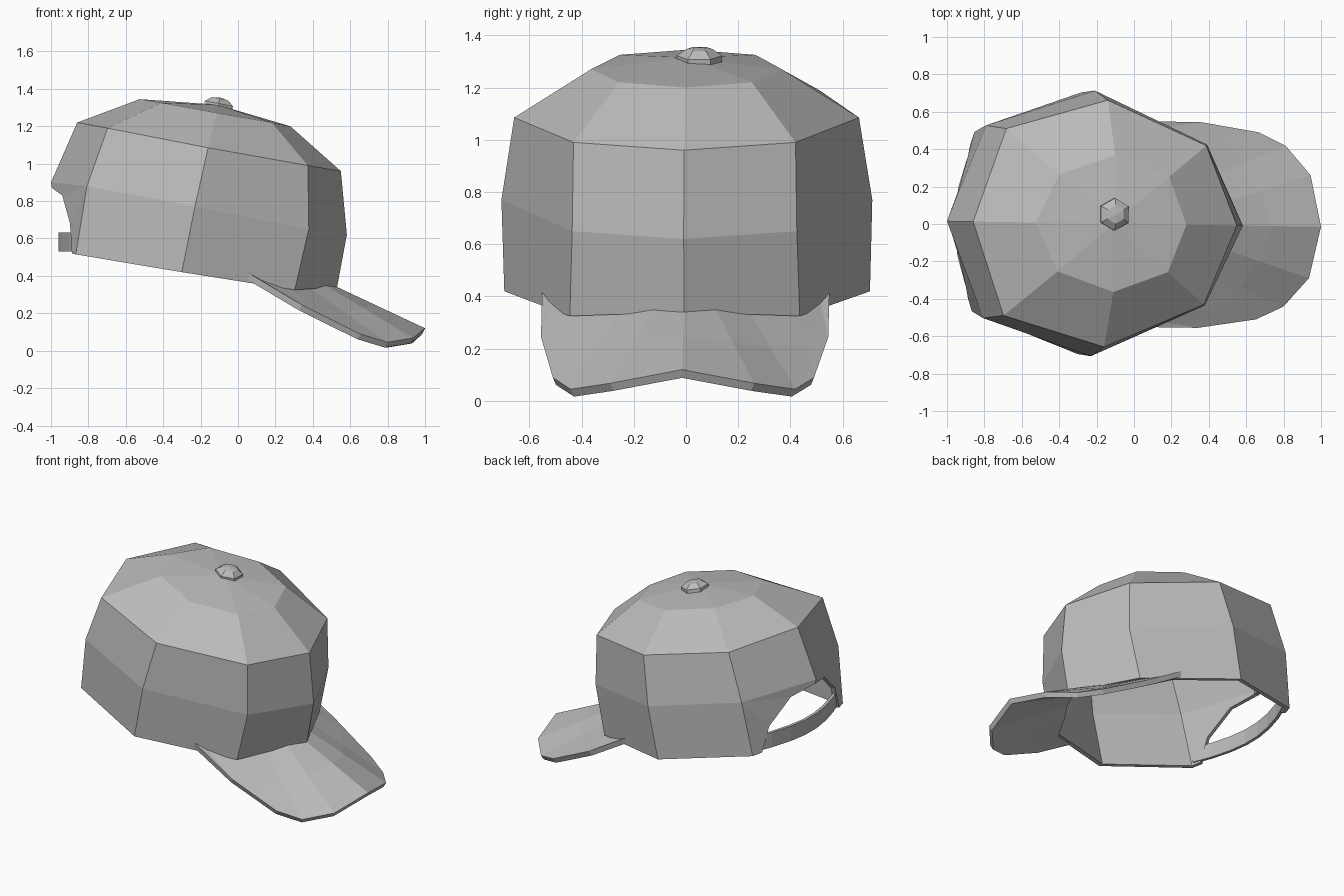
import bpy, bmesh, math
from mathutils import Matrix, Vector

if "Cube" in bpy.data.objects:
    bpy.data.objects.remove(bpy.data.objects["Cube"])

grey = bpy.data.materials.new("light grey")
grey.diffuse_color = (0.5, 0.5, 0.5, 1)
grey.use_nodes = True
grey.node_tree.nodes["Principled BSDF"].inputs["Base Color"].default_value = grey.diffuse_color
TURN = Matrix.Rotation(-0.015, 4, 'Z')   # the cap sits very slightly turned


def finish(name, bm, outward, thickness=0):
    """Turn a bmesh into an object; outward(face) > 0 when normals are right."""
    bmesh.ops.remove_doubles(bm, verts=bm.verts, dist=0.0005)
    bmesh.ops.recalc_face_normals(bm, faces=bm.faces)
    bm.normal_update()
    if sum(outward(f) * f.calc_area() for f in bm.faces) < 0:
        bmesh.ops.reverse_faces(bm, faces=bm.faces)
    bmesh.ops.transform(bm, matrix=TURN, verts=bm.verts)
    me = bpy.data.meshes.new(name)
    bm.to_mesh(me)
    bm.free()
    me.materials.append(grey)
    ob = bpy.data.objects.new(name, me)
    bpy.context.collection.objects.link(ob)
    if thickness:
        mod = ob.modifiers.new("thickness", 'SOLIDIFY')
        mod.thickness = thickness
        mod.offset = -1
        mod.use_even_offset = True
    return ob


def face(bm, pts):
    bm.faces.new([bm.verts.new(p) for p in pts])


def flip(p):
    return (p[0], -p[1], p[2])


def both_sides(bm, pts):
    face(bm, pts)
    face(bm, [flip(p) for p in reversed(pts)])


def from_centre(f):
    return f.normal.dot(f.calc_center_median() - Vector((-0.2, 0, 0.7)))


# Crown: half rings from front to back, bottom to top
rings = [
    [(0.53, 0, 0.34), (0.31, 0.44, 0.325), (-0.29, 0.70, 0.42), (-0.86, 0.48, 0.515)],
    [(0.582, 0, 0.62), (0.385, 0.43, 0.65), (-0.22, 0.71, 0.77), (-0.80, 0.515, 0.88), (-1.0, 0, 0.90)],
    [(0.55, 0, 0.96), (0.38, 0.425, 0.99), (-0.15, 0.66, 1.085), (-0.69, 0.50, 1.19), (-0.86, 0, 1.22)],
    [(0.28, 0, 1.20), (0.185, 0.255, 1.22), (-0.105, 0.365, 1.27), (-0.405, 0.26, 1.325), (-0.525, 0, 1.345)],
]
apex = (-0.11, 0, 1.315)
bm = bmesh.new()
for low, high in zip(rings, rings[1:]):
    for i in range(len(low) - 1):
        both_sides(bm, [low[i], low[i + 1], high[i + 1], high[i]])
for a, b in zip(rings[3], rings[3][1:]):
    both_sides(bm, [a, b, apex])
# Back panels cut away by the arched opening
corner, mid, back = rings[0][3], rings[1][3], rings[1][4]
arch = [(-0.882, 0.41, 0.52), (-0.893, 0.35, 0.68), (-0.937, 0.18, 0.83), (-0.995, 0, 0.87)]
both_sides(bm, [corner, arch[0], arch[1], mid])
both_sides(bm, [arch[1], arch[2], mid])
both_sides(bm, [arch[2], arch[3], back, mid])
finish("crown", bm, from_centre, 0.028)

# Brim: inner edge under the crown lofted to the outer edge
inner = [(0.04, 0.55, 0.43), (0.12, 0.515, 0.385), (0.28, 0.435, 0.33),
         (0.38, 0.25, 0.34), (0.46, 0.12, 0.355), (0.51, 0, 0.35)]
outer = [(0.04, 0.55, 0.43), (0.35, 0.55, 0.245), (0.66, 0.50, 0.09),
         (0.805, 0.43, 0.045), (0.94, 0.275, 0.068), (1.0, 0, 0.12)]
middle = [tuple(Vector(a).lerp(Vector(b), 0.45)) for a, b in zip(inner, outer)]
bm = bmesh.new()
for a, b in ((inner, middle), (middle, outer)):
    both_sides(bm, [a[0], b[1], a[1]])
    for i in range(1, 5):
        both_sides(bm, [a[i], b[i], b[i + 1], a[i + 1]])
finish("brim", bm, lambda f: f.normal.z, 0.034)

# Strap across the back opening
path = [(-0.85, 0.45), (-0.90, 0.33), (-0.94, 0.19), (-0.96, 0.06)]
path += [(x, -y) for x, y in reversed(path)]
bm = bmesh.new()
for (x0, y0), (x1, y1) in zip(path, path[1:]):
    face(bm, [(x0, y0, 0.53), (x1, y1, 0.53), (x1, y1, 0.632), (x0, y0, 0.632)])
finish("back_strap", bm, lambda f: -f.normal.x, 0.02)

# Six-sided button on the top, tilted with the crown
bm = bmesh.new()
place = Matrix.Translation((-0.106, 0.05, 1.308)) @ Matrix.Rotation(math.radians(11), 4, 'Y')
levels = [(0.087, -0.02), (0.087, 0.014), (0.05, 0.04)]
loops = [[bm.verts.new(place @ Vector((r * math.cos(math.radians(30 + 60 * k)),
                                       r * math.sin(math.radians(30 + 60 * k)), z)))
          for k in range(6)] for r, z in levels]
for a, b in zip(loops, loops[1:]):
    for k in range(6):
        bm.faces.new([a[k], a[(k + 1) % 6], b[(k + 1) % 6], b[k]])
tip = bm.verts.new(place @ Vector((0, 0, 0.046)))
for k in range(6):
    bm.faces.new([loops[2][k], loops[2][(k + 1) % 6], tip])
bm.faces.new(loops[0][::-1])
finish("top_button", bm, lambda f: f.normal.dot(f.calc_center_median() - Vector((-0.106, 0.05, 1.31))))
